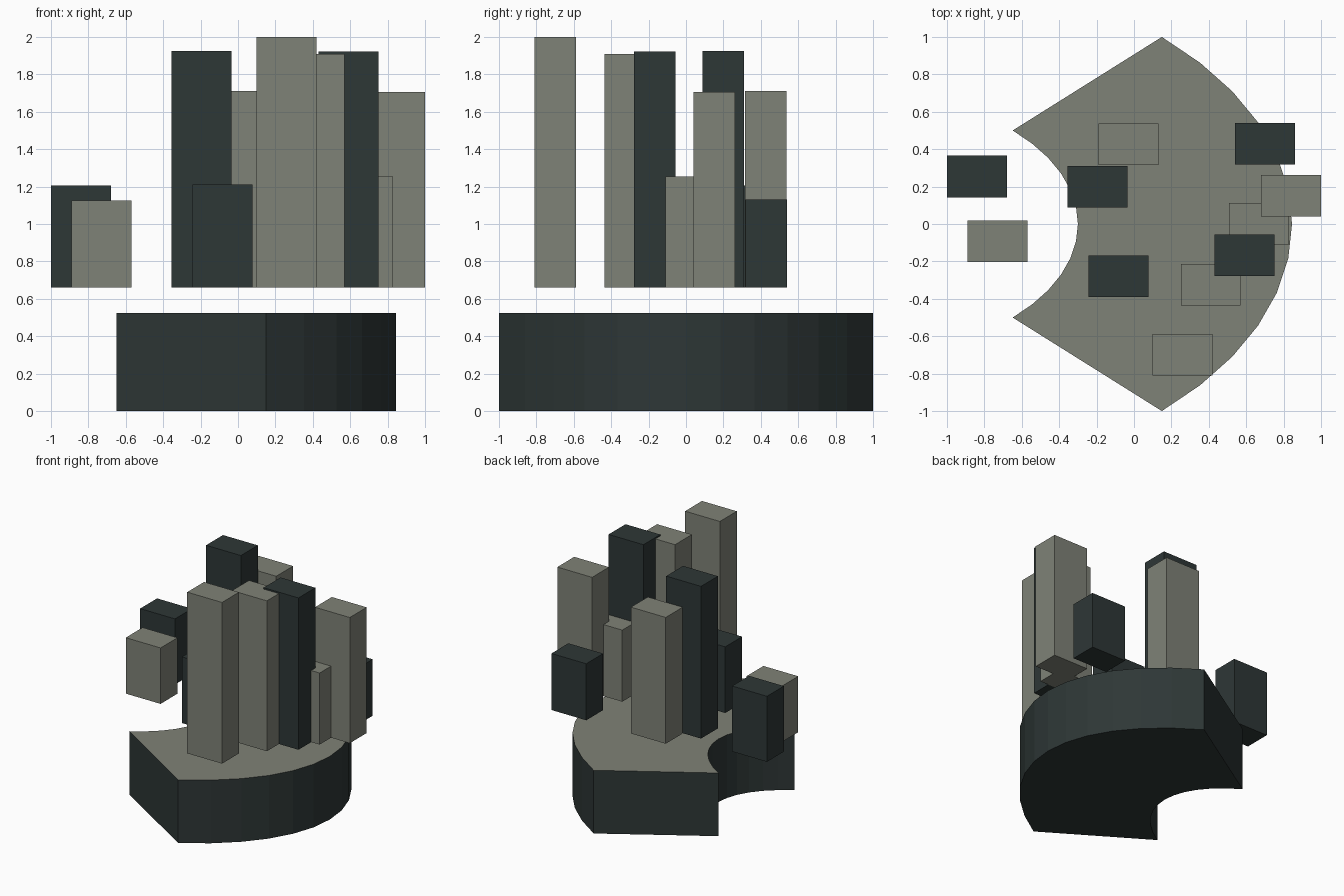
import bpy, bmesh, math

if "Cube" in bpy.data.objects:
    bpy.data.objects.remove(bpy.data.objects["Cube"])


def material(name, rgb):
    m = bpy.data.materials.new(name)
    m.diffuse_color = (*rgb, 1)
    m.use_nodes = True
    m.node_tree.nodes["Principled BSDF"].inputs["Base Color"].default_value = m.diffuse_color
    return m


GRAY = material("warm gray", (0.212, 0.223, 0.184))
DARK = material("dark slate", (0.027, 0.038, 0.037))


def add_object(name, bm, *mats):
    bmesh.ops.recalc_face_normals(bm, faces=bm.faces)
    mesh = bpy.data.meshes.new(name)
    bm.to_mesh(mesh)
    bm.free()
    for m in mats:
        mesh.materials.append(m)
    obj = bpy.data.objects.new(name, mesh)
    bpy.context.collection.objects.link(obj)
    return obj


# Curved base: a sector of an elliptical ring, dark with a gray top
CX, SPAN, SEG, BASE_H = -1.45, 0.80, 12, 0.525


def arc(a, b):
    ts = [-SPAN + 2 * SPAN * i / SEG for i in range(SEG + 1)]
    return [(CX + a * math.cos(t), b * math.sin(t)) for t in ts]


outer, inner = arc(2.295, 1.394), arc(1.15, 0.697)
bm = bmesh.new()
outline = outer + inner[::-1]
face = bm.faces.new([bm.verts.new((x, y, 0)) for x, y in outline])
ext = bmesh.ops.extrude_face_region(bm, geom=[face], use_keep_orig=True)
top = [v for v in ext["geom"] if isinstance(v, bmesh.types.BMVert)]
bmesh.ops.translate(bm, verts=top, vec=(0, 0, BASE_H))
for f in bm.faces:
    f.material_index = 1 if all(v.co.z > BASE_H - 0.01 for v in f.verts) else 0
add_object("curved_base", bm, DARK, GRAY)

# Floating towers: same footprint and underside level, different heights
W, D, BOTTOM = 0.32, 0.222, 0.66
TOWERS = [  # left x, front y, top z, material
    (-1.00, 0.143, 1.205, DARK),
    (-0.89, -0.203, 1.125, GRAY),
    (-0.355, 0.088, 1.925, DARK),
    (-0.19, 0.316, 1.71, GRAY),
    (-0.243, -0.39, 1.21, DARK),
    (0.10, -0.81, 2.00, GRAY),
    (0.25, -0.435, 1.91, GRAY),
    (0.43, -0.277, 1.922, DARK),
    (0.508, -0.11, 1.255, GRAY),
    (0.68, 0.04, 1.705, GRAY),
    (0.54, 0.317, 1.13, DARK),
]
for i, (x, y, z, mat) in enumerate(TOWERS, 1):
    bm = bmesh.new()
    bmesh.ops.create_cube(bm, size=1)
    bmesh.ops.scale(bm, verts=bm.verts, vec=(W, D, z - BOTTOM))
    bmesh.ops.translate(bm, verts=bm.verts,
                        vec=(x + W / 2, y + D / 2, (z + BOTTOM) / 2))
    add_object(f"tower_{i}", bm, mat)
